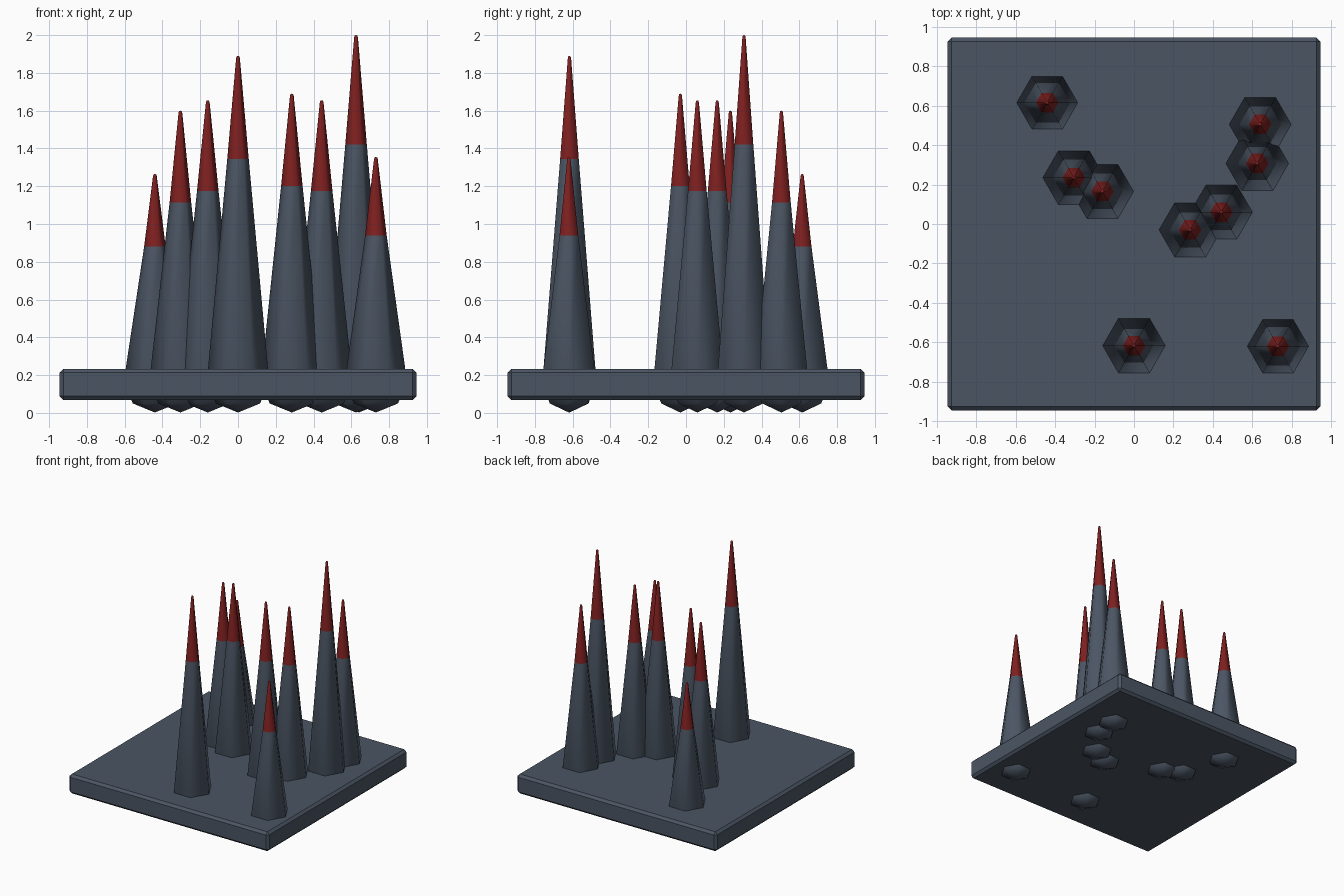
import bpy, bmesh, math

if "Cube" in bpy.data.objects:
    bpy.data.objects.remove(bpy.data.objects["Cube"])


def make_material(name, rgb):
    m = bpy.data.materials.new(name)
    m.diffuse_color = (*rgb, 1.0)
    m.use_nodes = True
    m.node_tree.nodes["Principled BSDF"].inputs["Base Color"].default_value = m.diffuse_color
    return m


slate = make_material("slate grey", (0.070, 0.091, 0.125))
red = make_material("dark red", (0.212, 0.014, 0.014))


def finish(bm, name, mats):
    bmesh.ops.recalc_face_normals(bm, faces=bm.faces)
    mesh = bpy.data.meshes.new(name)
    bm.to_mesh(mesh)
    bm.free()
    for m in mats:
        mesh.materials.append(m)
    obj = bpy.data.objects.new(name, mesh)
    bpy.context.collection.objects.link(obj)
    return obj


# Base plate with chamfered edges
bm = bmesh.new()
bmesh.ops.create_cube(bm, size=1)
bmesh.ops.scale(bm, vec=(1.89, 1.89, 0.165), verts=bm.verts)
bmesh.ops.translate(bm, vec=(0, 0, 0.151), verts=bm.verts)
bmesh.ops.bevel(bm, geom=bm.edges[:], offset=0.02, segments=1, affect='EDGES')
finish(bm, "base_plate", [slate])


# Six-sided spike: rounded foot under the plate, long taper, red tip
def spike(name, x, y, top, red_start, sides=6):
    profile = [(0.117, 0.05), (0.165, 0.165), (0.057, red_start),
               (0.010, top - 0.012), (0.007, top - 0.003)]
    bm = bmesh.new()
    rings = []
    for r, z in profile:
        rings.append([bm.verts.new((x + r * math.cos(i * math.tau / sides),
                                    y + r * math.sin(i * math.tau / sides), z))
                      for i in range(sides)])
    foot = bm.verts.new((x, y, 0.002))
    tip = bm.verts.new((x, y, top))
    for i in range(sides):
        j = (i + 1) % sides
        bm.faces.new((foot, rings[0][j], rings[0][i]))
        bm.faces.new((tip, rings[-1][i], rings[-1][j]))
        for a, b in zip(rings, rings[1:]):
            bm.faces.new((a[i], a[j], b[j], b[i]))
    for f in bm.faces:
        f.smooth = True
        f.material_index = int(f.calc_center_median().z > red_start)
    finish(bm, name, [slate, red])


# x, y, tip height, height where the red begins
spikes = [
    (-0.44, 0.615, 1.265, 0.88), (-0.305, 0.235, 1.60, 1.115),
    (-0.16, 0.165, 1.655, 1.175), (0.0, -0.617, 1.89, 1.343),
    (0.285, -0.03, 1.69, 1.20), (0.443, 0.06, 1.655, 1.175),
    (0.625, 0.307, 2.0, 1.42), (0.64, 0.505, 1.60, 1.115),
    (0.73, -0.62, 1.355, 0.94),
]
for n, s in enumerate(spikes, 1):
    spike(f"spike_{n}", *s)
